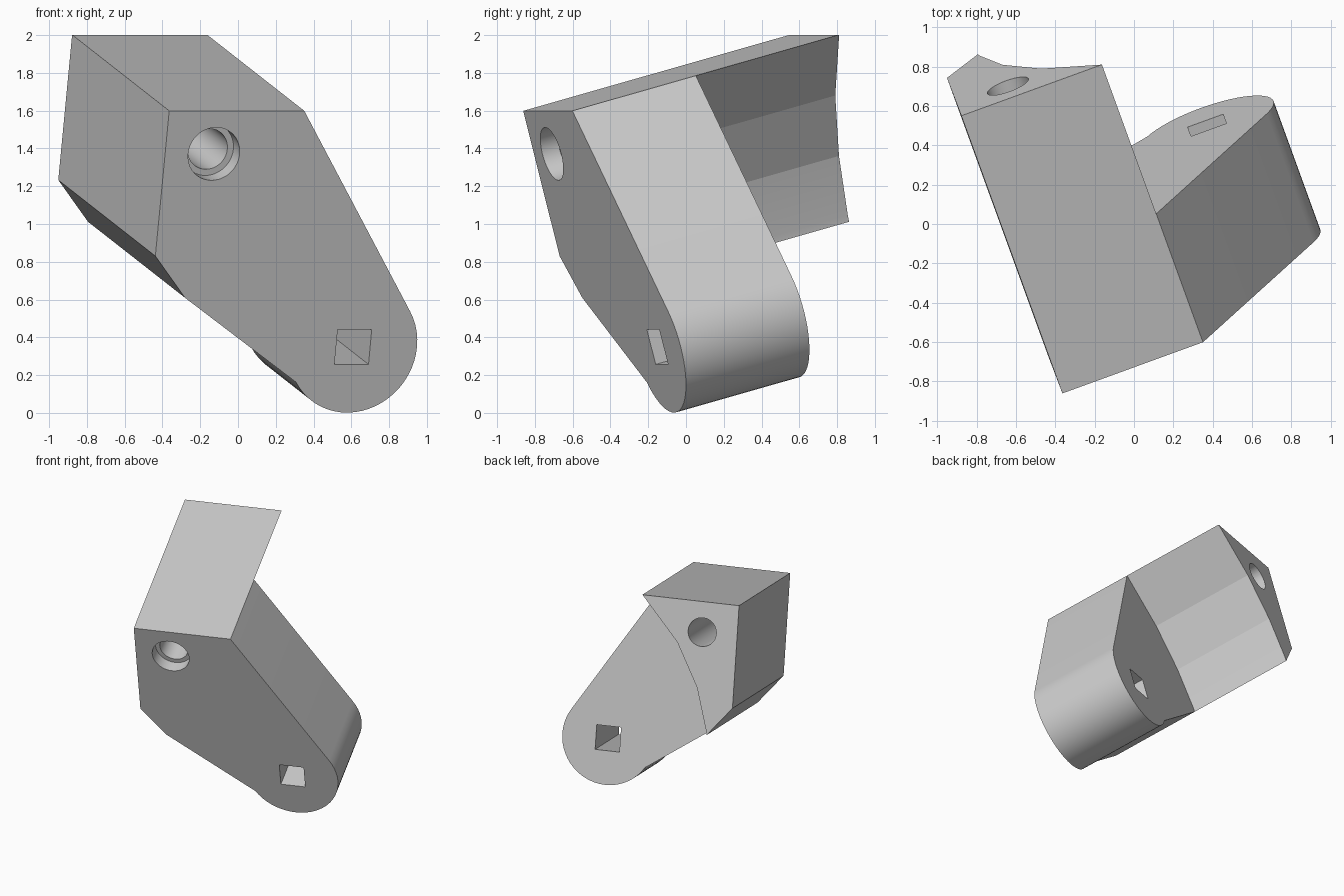
import bpy, bmesh
from math import radians, sin, cos
from mathutils import Vector, Matrix

if "Cube" in bpy.data.objects:
    bpy.data.objects.remove(bpy.data.objects["Cube"], do_unlink=True)

# Part frame: x across the profile, y along the depth, z up the profile
TILT = Matrix.Rotation(radians(20), 4, 'Z') @ Matrix.Rotation(radians(15), 4, 'X')
FRONT, ARM_BACK, BLOCK_BACK = -0.248, 0.472, 1.308
BOSS, BOSS_R = (0.521, 0.428), 0.36
PIN = (-0.363, 1.486)

grey = bpy.data.materials.new("light grey")
grey.use_nodes = True
grey.diffuse_color = (0.6, 0.6, 0.6, 1)
grey.node_tree.nodes["Principled BSDF"].inputs["Base Color"].default_value = grey.diffuse_color


def add_object(name, bm):
    mesh = bpy.data.meshes.new(name)
    bmesh.ops.recalc_face_normals(bm, faces=bm.faces)
    bm.to_mesh(mesh)
    bm.free()
    mesh.materials.append(grey)
    ob = bpy.data.objects.new(name, mesh)
    ob.matrix_world = TILT
    bpy.context.collection.objects.link(ob)
    return ob


def extrude(bm, faces, depth):
    """Push faces back along the depth; return the moved faces in order."""
    out = bmesh.ops.extrude_face_region(bm, geom=faces)["geom"]
    bmesh.ops.translate(bm, vec=(0, depth, 0),
                        verts=[g for g in out if isinstance(g, bmesh.types.BMVert)])
    return [g for g in out if isinstance(g, bmesh.types.BMFace)]


# Lever body: head block and arm share a faceted hollow curve
top_left, top_right = (-0.637, 1.722), (0.124, 1.722)
hollow = [(-0.173, 1.389), (-0.351, 1.058), (-0.445, 0.735)]
heel, side_low = (-0.451, 0.697), (-0.64, 0.926)
steps = 28
boss_arc = []
for i in range(steps + 1):
    a = radians(32.5 - 180 * i / steps)
    boss_arc.append((BOSS[0] + BOSS_R * cos(a), BOSS[1] + BOSS_R * sin(a)))

bm = bmesh.new()


def verts(points):
    return [bm.verts.new((x, FRONT, z)) for x, z in points]


v_tl, v_tr, v_heel, v_side = verts([top_left, top_right, heel, side_low])
v_hollow, v_arc = verts(hollow), verts(boss_arc)
head = bm.faces.new([v_tl, v_tr] + v_hollow + [v_heel, v_side])
arm = bm.faces.new([v_tr] + v_arc + [v_heel] + v_hollow[::-1])
moved = extrude(bm, [head, arm], ARM_BACK - FRONT)
head_back = min(moved, key=lambda f: f.calc_center_median().x)
extrude(bm, [head_back], BLOCK_BACK - ARM_BACK)
bmesh.ops.recalc_face_normals(bm, faces=bm.faces)
bmesh.ops.dissolve_limit(bm, angle_limit=0.01, verts=bm.verts, edges=bm.edges)
body = add_object("lever_body", bm)


# Cutters for the holes
def prism(name, centre, radius, sides, y0, y1, turn=0):
    b = bmesh.new()
    ring = []
    for i in range(sides):
        a = radians(turn + 360 * i / sides)
        ring.append(b.verts.new((centre[0] + radius * cos(a), y0, centre[1] + radius * sin(a))))
    extrude(b, [b.faces.new(ring)], y1 - y0)
    cutter = add_object(name, b)
    cutter.hide_render = True
    return cutter


cutters = [
    prism("pin_hole_cutter", PIN, 0.111, 48, FRONT - 0.1, BLOCK_BACK + 0.1),
    prism("counterbore_cutter", PIN, 0.145, 48, FRONT - 0.1, FRONT + 0.1),
    prism("square_hole_cutter", BOSS, 0.1355, 4, FRONT - 0.1, ARM_BACK + 0.1, 45),
]

bpy.ops.object.select_all(action='DESELECT')
body.select_set(True)
bpy.context.view_layer.objects.active = body
for cutter in cutters:
    mod = body.modifiers.new("hole", 'BOOLEAN')
    mod.operation, mod.solver, mod.object = 'DIFFERENCE', 'EXACT', cutter
    bpy.ops.object.modifier_apply(modifier=mod.name)
    bpy.data.objects.remove(cutter, do_unlink=True)

# Round boss and bores smooth, hollow facets crisp
bpy.ops.object.shade_smooth_by_angle(angle=radians(9))
